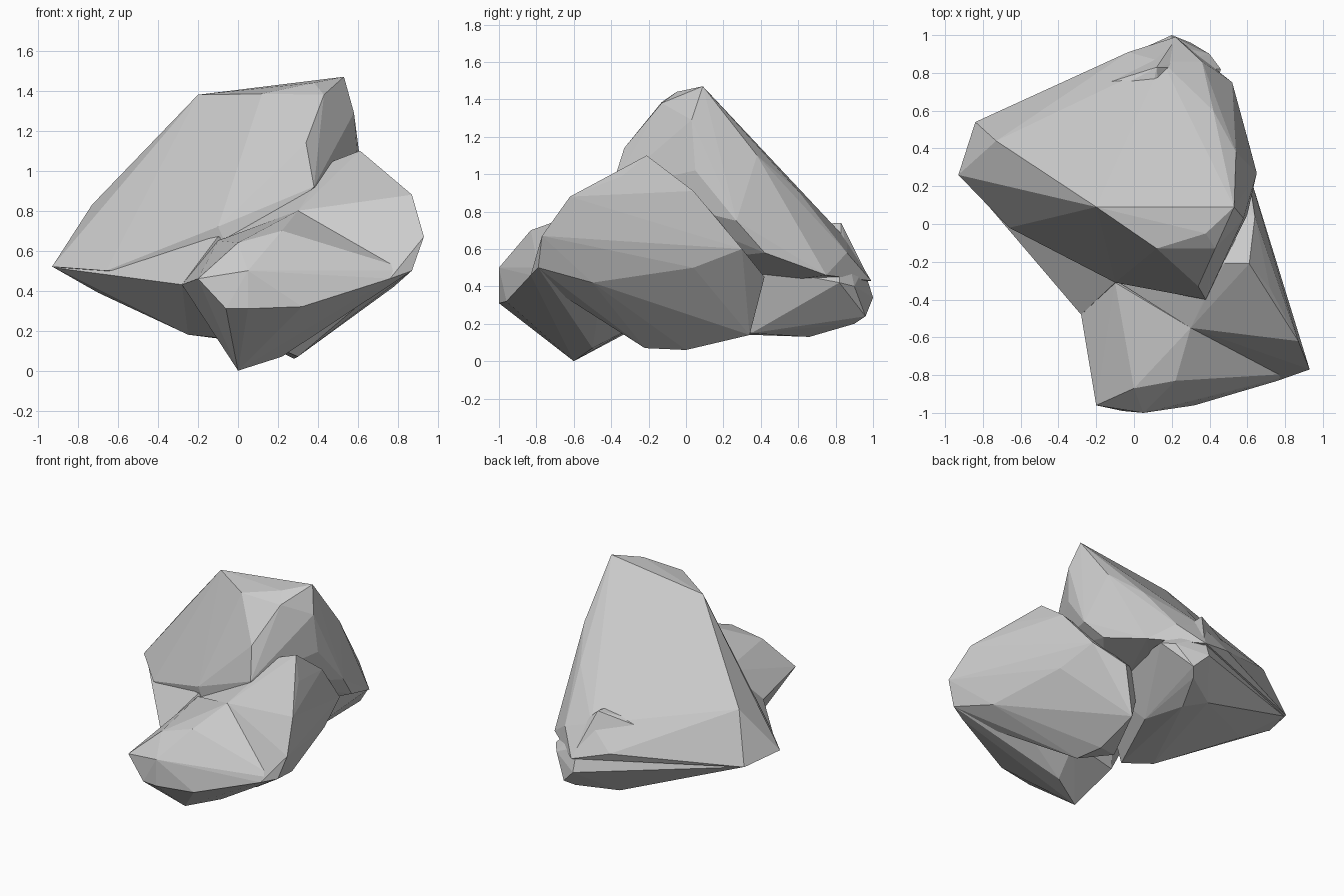
import bpy, bmesh


def chunk(name, points):
    """Faceted stone lump: convex hull of its corner points."""
    bm = bmesh.new()
    for p in points:
        bm.verts.new(p)
    res = bmesh.ops.convex_hull(bm, input=bm.verts[:])
    junk = {g for g in res["geom_interior"] + res["geom_unused"]
            if isinstance(g, bmesh.types.BMVert)}
    bmesh.ops.delete(bm, geom=[v for v in junk if v.is_valid], context='VERTS')
    bmesh.ops.recalc_face_normals(bm, faces=bm.faces[:])
    me = bpy.data.meshes.new(name)
    bm.to_mesh(me)
    bm.free()
    ob = bpy.data.objects.new(name, me)
    bpy.context.scene.collection.objects.link(ob)
    return ob


# Tall back slab with the ridge, left point and long rear slope
rock = chunk("rock", [
    (-.93, .26, .52), (-.84, .54, .48), (-.73, .44, .83), (-.48, .23, 1.07),
    (-.2, .09, 1.38), (.12, -.13, 1.385), (.38, -.05, 1.44), (.53, .09, 1.47),
    (.43, -.13, 1.38), (.58, .03, 1.29), (.6, .05, 1.02), (.34, -.33, 1.14),
    (.38, -.4, .92), (-.1, -.31, .72), (-.4, -.13, .55), (0, -.31, .5),
    (-.66, -.02, .5), (.54, .38, 1.1), (.42, .6, .91), (.15, .86, .65),
    (.52, .75, .46), (.61, .42, .58), (.65, .27, .75), (.36, .86, .58),
    (.22, .99, .43), (-.03, .91, .5), (-.2, .79, .5), (.1, .3, .4)])

# Undercut base below the slab
base = chunk("back_base", [
    (-.92, .27, .515), (-.83, .53, .475), (-.2, .78, .36), (.2, 1, .34),
    (.3, .96, .24), (.25, .9, .2), (.46, .82, .42), (.4, .9, .4),
    (.14, .66, .13), (.0, .75, .17), (.2, .35, .15), (-.7, .25, .39),
    (-.4, .08, .3), (-.25, -.1, .18), (-.06, -.2, .16), (-.28, -.48, .43),
    (-.66, -.02, .49), (-.1, -.31, .67), (.2, -.1, .6), (.34, .5, .4),
    (.2, .95, .5), (.12, .83, .74)])

# Front right shoulder
shoulder = chunk("shoulder", [
    (.93, -.77, .67), (.87, -.62, .88), (.72, -.34, .99), (.61, -.21, 1.1),
    (.48, -.21, 1.05), (.38, -.38, .92), (.3, -.55, .8),
    (.87, -.79, .5), (.76, -.83, .46), (.64, .04, .91), (.6, .3, .6),
    (.66, .04, .5), (.78, -.5, .42), (.63, -.4, .36), (.28, 0, .06),
    (.3, -.22, .07), (.3, .34, .14), (.42, .42, .45), (-.08, -.31, .65),
    (0, -.2, .2), (.1, .2, .6)])

# Low front foot with the lowest corner
foot = chunk("front_foot", [
    (-.2, -.96, .46), (-.06, -.99, .31), (.05, -1, .31),
    (.05, -1, .5), (.32, -.96, .32), (.76, -.83, .46), (.87, -.79, .5),
    (0, -.6, 0), (.22, -.5, .07), (.0, -.87, .64), (.22, -.83, .7),
    (.58, -.71, .63), (.3, -.55, .8), (.04, -.6, .66), (-.28, -.48, .43),
    (-.1, -.31, .65), (-.06, -.3, .16), (.3, -.25, .2), (.63, -.45, .38)])

# Fuse the lumps into one stone
for part in (base, shoulder, foot):
    mod = rock.modifiers.new("fuse_" + part.name, 'BOOLEAN')
    mod.operation = 'UNION'
    mod.solver = 'EXACT'
    mod.object = part
bpy.context.view_layer.update()
fused = bpy.data.meshes.new_from_object(
    rock.evaluated_get(bpy.context.evaluated_depsgraph_get()))
rock.modifiers.clear()
rock.data = fused
for part in (base, shoulder, foot):
    bpy.data.objects.remove(part)
